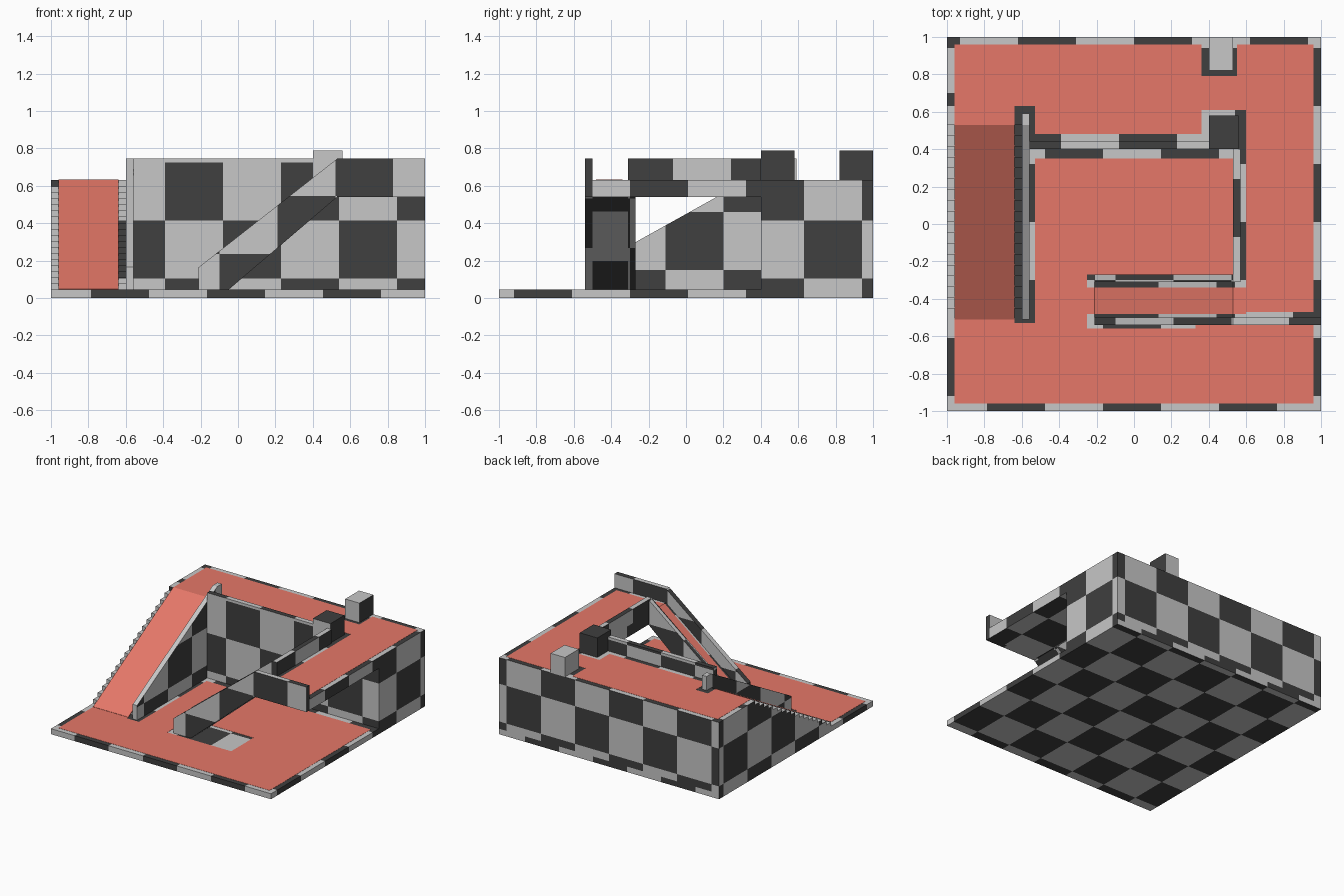
import bpy, bmesh, math
from mathutils import Vector

if "Cube" in bpy.data.objects:
    bpy.data.objects.remove(bpy.data.objects["Cube"])

CELL = 0.31
OFF = (-0.08, 0.01, 0.105)          # default checker origin
FLOOR, DECK, RAIL = 0.045, 0.63, 0.745


def material(name, rgb):
    m = bpy.data.materials.new(name)
    m.diffuse_color = (*rgb, 1)
    m.use_nodes = True
    m.node_tree.nodes["Principled BSDF"].inputs["Base Color"].default_value = m.diffuse_color
    return m


LIGHT = material("light_grey", (0.57, 0.57, 0.57))
DARK = material("dark_grey", (0.05, 0.05, 0.05))
RED = material("walkable_red", (0.79, 0.187, 0.14))


def add_prism(bm, axis, profile, a, b):
    """Extrude a 2D profile along an axis (0 = x, 1 = y, 2 = z) from a to b."""
    def point(p, d):
        c = list(p)
        c.insert(axis, d)
        return bm.verts.new(c)
    lo = [point(p, a) for p in profile]
    hi = [point(p, b) for p in profile]
    n = len(profile)
    bm.faces.new(lo)
    bm.faces.new(hi[::-1])
    for i in range(n):
        j = (i + 1) % n
        bm.faces.new((lo[i], hi[i], hi[j], lo[j]))


def finish(name, bm, mats):
    bmesh.ops.recalc_face_normals(bm, faces=bm.faces)
    me = bpy.data.meshes.new(name)
    bm.to_mesh(me)
    bm.free()
    for m in mats:
        me.materials.append(m)
    ob = bpy.data.objects.new(name, me)
    bpy.context.collection.objects.link(ob)
    return ob


def checker(name, axis, profile, a, b, off=OFF, paint=None):
    """Prism cut along a grid and coloured as a checkerboard.
    paint(normal, centre) may return 0 (light) or 1 (dark) to override."""
    bm = bmesh.new()
    add_prism(bm, axis, profile, a, b)
    bmesh.ops.recalc_face_normals(bm, faces=bm.faces)
    for ax in range(3):
        nrm = Vector([float(i == ax) for i in range(3)])
        for k in range(-6, 7):
            geom = bm.verts[:] + bm.edges[:] + bm.faces[:]
            bmesh.ops.bisect_plane(bm, geom=geom, dist=1e-5, plane_no=nrm,
                                   plane_co=nrm * (off[ax] + k * CELL))
    for f in bm.faces:
        c = f.calc_center_median()
        d = max(range(3), key=lambda i: abs(f.normal[i]))
        s = sum(math.floor((c[i] - off[i]) / CELL) for i in range(3) if i != d)
        tone = paint(f.normal, c) if paint else None
        f.material_index = (s + (d == 2) + 1) % 2 if tone is None else tone
    return finish(name, bm, (LIGHT, DARK))


def rect(x0, x1, y0, y1):
    return [(x0, y0), (x1, y0), (x1, y1), (x0, y1)]


def box(name, x0, x1, y0, y1, z0, z1, off=OFF, paint=None):
    return checker(name, 2, rect(x0, x1, y0, y1), z0, z1, off, paint)


def plates(name, rects, z):
    bm = bmesh.new()
    for r in rects:
        add_prism(bm, 2, rect(*r), z, z + 0.0015)
    return finish(name, bm, (RED,))


# Ground slab and raised decks
box("floor_slab", -1, 1, -1, 1, 0, FLOOR, (-0.475, 0.01, 0.105))
checker("platform_front", 2, [(-0.6, 0.4), (1, 0.4), (1, 0.7), (-1, 0.7), (-1, 0.53), (-0.6, 0.53)],
        FLOOR, DECK)
box("platform_back", -1, 1, 0.7, 1, FLOOR, DECK, (0, 0.01, 0.105))
box("bridge_deck", 0.53, 1, -0.50, 0.4, 0.54, DECK)

# Straight parapets
box("back_parapet", -0.56, 0.40, 0.40, 0.44, DECK, RAIL, OFF,
    lambda n, c: 0 if n.y < -0.5 and c.z > 0.725 else None)
box("bridge_side_parapet", 0.53, 0.57, -0.31, 0.40, DECK, RAIL, (0.52, -0.38, 0.6))
box("bridge_front_parapet", 0.53, 1, -0.54, -0.50, 0.54, RAIL, (0.52, 0.01, 0.5))

# Gate posts on the platform
box("gate_post_front", 0.40, 0.56, 0.40, 0.58, DECK, 0.79, (0.09, 0.35, 0.6),
    lambda n, c: 0 if n.y < -0.5 else 1)
box("gate_post_back", 0.40, 0.53, 0.82, 1, DECK, 0.79, (0.35, 0.8, 0.6),
    lambda n, c: 1 if n.x > 0.5 else 0)

# Left staircase
N, Y0, Y1 = 18, -0.51, 0.53
dy, dz = (Y1 - Y0) / N, (DECK - FLOOR) / N
steps = [(Y1, FLOOR), (Y1, DECK - dz)]
for i in range(1, N):
    y = Y1 - i * dy
    steps += [(y, DECK - i * dz), (y, DECK - (i + 1) * dz)]


def stair_tone(n, c):
    if abs(n.x) > 0.5:
        return None
    if c.x < -0.8:
        return 0
    return 1 if n.z > 0.5 else None


checker("left_stairs", 0, steps, -1, -0.6, (-0.77, 0.01, 0.105), stair_tone)

# Solid wall beside the stairs, rising with them
checker("stair_side_wall", 0,
        [(Y0, FLOOR), (0.59, FLOOR), (0.59, RAIL), (Y1, RAIL), (Y0, 0.165)],
        -0.6, -0.56, (-0.08, -0.11, 0.15),
        lambda n, c: 0 if n.z > 0.5 or n.y < -0.4 else None)

# Sloped ramp up to the bridge with a wall on each side
RO = (-0.1, 0.01, -0.075)
checker("ramp_slab", 1, [(-0.21, FLOOR), (-0.05, FLOOR), (0.53, 0.54), (0.53, DECK)],
        -0.50, -0.31, (0.13, 0.01, 0.2),
        lambda n, c: 0 if 0.13 < c.x < 0.44 else 1)
for side, y in (("front", -0.54), ("back", -0.31)):
    checker("ramp_wall_" + side, 1,
            [(-0.21, FLOOR), (-0.05, FLOOR), (0.53, 0.54), (0.53, RAIL), (-0.21, 0.165)],
            y, y + 0.04, RO)

# Thin red walkable surfaces
plates("walkable_floor", [
    (-0.96, 0.96, -0.96, -0.56), (-0.96, -0.64, -0.56, -0.51), (-0.64, -0.25, -0.56, -0.53),
    (-0.53, -0.25, -0.53, 0.35), (-0.25, 0.33, -0.27, 0.35), (0.33, 0.96, -0.56, 0.35),
    (-0.25, -0.21, -0.48, -0.34)], FLOOR + 0.0005)
plates("walkable_deck", [
    (-0.96, -0.64, 0.53, 0.96), (-0.64, -0.53, 0.63, 0.96), (-0.53, 0.36, 0.48, 0.96),
    (0.36, 0.55, 0.61, 0.79), (0.55, 0.96, 0.61, 0.96), (0.60, 0.96, -0.47, 0.61),
    (0.53, 0.60, -0.48, -0.34)], DECK + 0.0005)


def slope(name, axis, p, q, a, b):
    bm = bmesh.new()
    add_prism(bm, axis, [(p[0], p[1] + 0.001), (q[0], q[1] + 0.001),
                         (q[0], q[1] + 0.004), (p[0], p[1] + 0.004)], a, b)
    return finish(name, bm, (RED,))


slope("walkable_stairs", 0, (Y0, FLOOR), (Y1, DECK), -0.96, -0.64)
slope("walkable_ramp", 1, (-0.21, FLOOR), (0.53, DECK), -0.48, -0.34)
